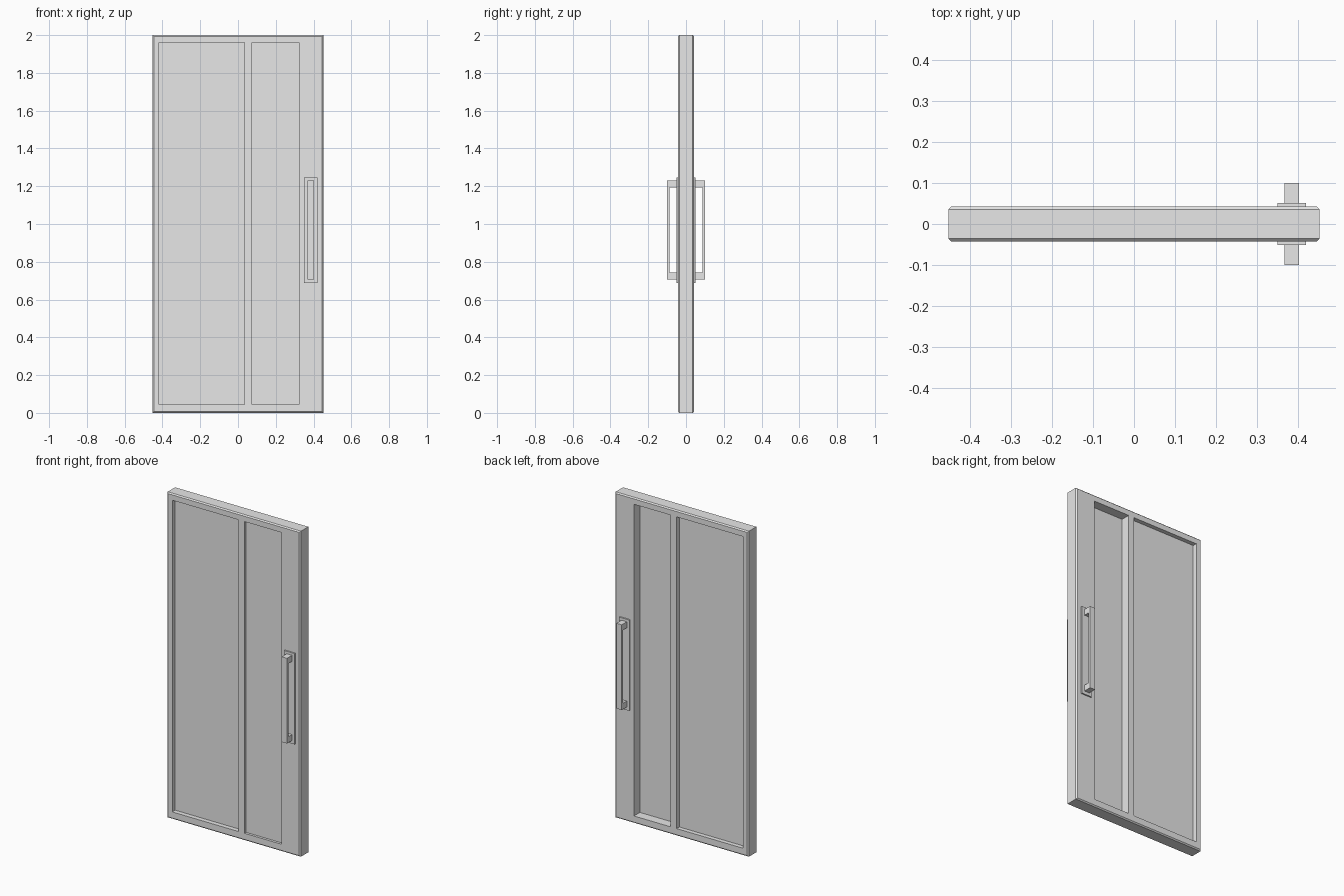
import bpy
import bmesh

if "Cube" in bpy.data.objects:
    bpy.data.objects.remove(bpy.data.objects["Cube"])

HALF_W, HEIGHT, HALF_T, CHAMFER = 0.453, 2.0, 0.0425, 0.007

grey = bpy.data.materials.new("plain_grey")
grey.use_nodes = True
colour = (0.8, 0.8, 0.8, 1)
grey.diffuse_color = colour
grey.node_tree.nodes["Principled BSDF"].inputs["Base Color"].default_value = colour


def make_object(name, bm):
    bmesh.ops.recalc_face_normals(bm, faces=bm.faces)
    mesh = bpy.data.meshes.new(name)
    bm.to_mesh(mesh)
    bm.free()
    mesh.materials.append(grey)
    obj = bpy.data.objects.new(name, mesh)
    bpy.context.collection.objects.link(obj)
    return obj


def add_box(bm, x, y, z):
    """Box from (low, high) pairs along each axis."""
    spans = (x, y, z)
    for v in bmesh.ops.create_cube(bm, size=1)["verts"]:
        v.co = [s[0] if c < 0 else s[1] for c, s in zip(v.co, spans)]


def side_span(side, inner, outer):
    return tuple(sorted((side * inner, side * outer)))


# Door slab, chamfered round the front and back faces
bm = bmesh.new()
add_box(bm, (-HALF_W, HALF_W), (-HALF_T, HALF_T), (0, HEIGHT))
rim = [e for e in bm.edges if abs(e.verts[0].co.y - e.verts[1].co.y) < 0.001]
bmesh.ops.bevel(bm, geom=rim, offset=CHAMFER, segments=1, affect='EDGES')
door = make_object("door_slab", bm)

# Recessed panels: x span, front surface y, back surface y
panels = [((-0.417, 0.034), -0.014, 0.016),
          ((0.074, 0.324), -0.027, -0.015)]
bm = bmesh.new()
for x, front, back in panels:
    add_box(bm, x, (-0.2, front), (0.045, 1.96))
    add_box(bm, x, (back, 0.2), (0.045, 1.96))
cutter = make_object("panel_cutter", bm)
cutter.hide_render = True

cut = door.modifiers.new("panel_recesses", 'BOOLEAN')
cut.object = cutter
cut.operation = 'DIFFERENCE'
cut.solver = 'EXACT'
bpy.context.view_layer.objects.active = door
bpy.ops.object.modifier_apply(modifier=cut.name)
bpy.data.objects.remove(cutter)

# Pull handles on both sides: backplate, two posts and a bar
for side, label in ((-1, "front"), (1, "back")):
    bm = bmesh.new()
    add_box(bm, (0.35, 0.42), side_span(side, HALF_T, 0.051), (0.687, 1.245))
    make_object(label + "_handle_plate", bm)

    bm = bmesh.new()
    add_box(bm, (0.367, 0.403), side_span(side, 0.087, 0.1), (0.706, 1.23))
    for z in ((0.706, 0.743), (1.193, 1.23)):
        add_box(bm, (0.367, 0.403), side_span(side, 0.051, 0.087), z)
    bmesh.ops.remove_doubles(bm, verts=bm.verts, dist=0.0001)
    make_object(label + "_handle_bar", bm)
